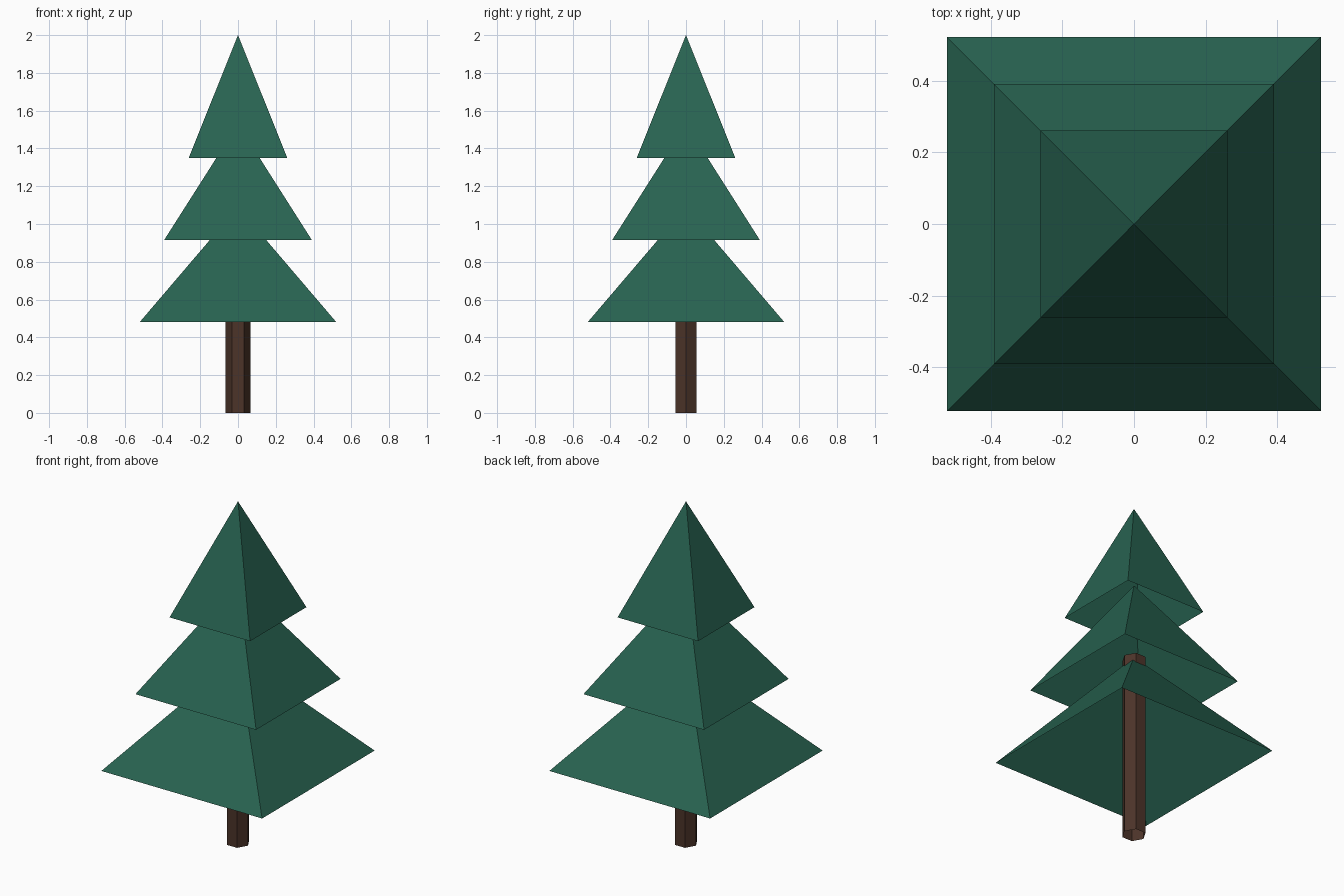
import bpy, bmesh, math
from mathutils import Matrix

if "Cube" in bpy.data.objects:
    bpy.data.objects.remove(bpy.data.objects["Cube"])


def material(name, rgb):
    m = bpy.data.materials.new(name)
    m.diffuse_color = (*rgb, 1.0)
    m.use_nodes = True
    m.node_tree.nodes["Principled BSDF"].inputs["Base Color"].default_value = m.diffuse_color
    return m


GREEN = material("pine_green", (0.021, 0.125, 0.082))
BROWN = material("bark_brown", (0.072, 0.034, 0.022))


def open_cone(name, sides, r_bottom, r_top, z0, z1, turn, mat):
    """Flat-sided cone or prism without end caps, standing from z0 to z1."""
    bm = bmesh.new()
    bmesh.ops.create_cone(
        bm, cap_ends=False, segments=sides, radius1=r_bottom, radius2=r_top,
        depth=z1 - z0,
        matrix=Matrix.Translation((0, 0, (z0 + z1) / 2)) @ Matrix.Rotation(turn, 4, 'Z'))
    bmesh.ops.remove_doubles(bm, verts=bm.verts, dist=1e-5)
    bmesh.ops.recalc_face_normals(bm, faces=bm.faces)
    mesh = bpy.data.meshes.new(name)
    bm.to_mesh(mesh)
    bm.free()
    mesh.materials.append(mat)
    obj = bpy.data.objects.new(name, mesh)
    bpy.context.collection.objects.link(obj)
    return obj


# Hexagonal trunk, corners on the x axis, running up inside the foliage
open_cone("trunk", 6, 0.065, 0.065, 0.0, 1.08, math.radians(30), BROWN)

# Three hollow square foliage tiers: half width, base height, tip height
for name, half, z0, z1 in (("lower_foliage", 0.521, 0.48, 1.09),
                           ("middle_foliage", 0.391, 0.915, 1.53),
                           ("upper_foliage", 0.261, 1.35, 2.0)):
    open_cone(name, 4, half * math.sqrt(2), 0.0, z0, z1, math.radians(45), GREEN)
